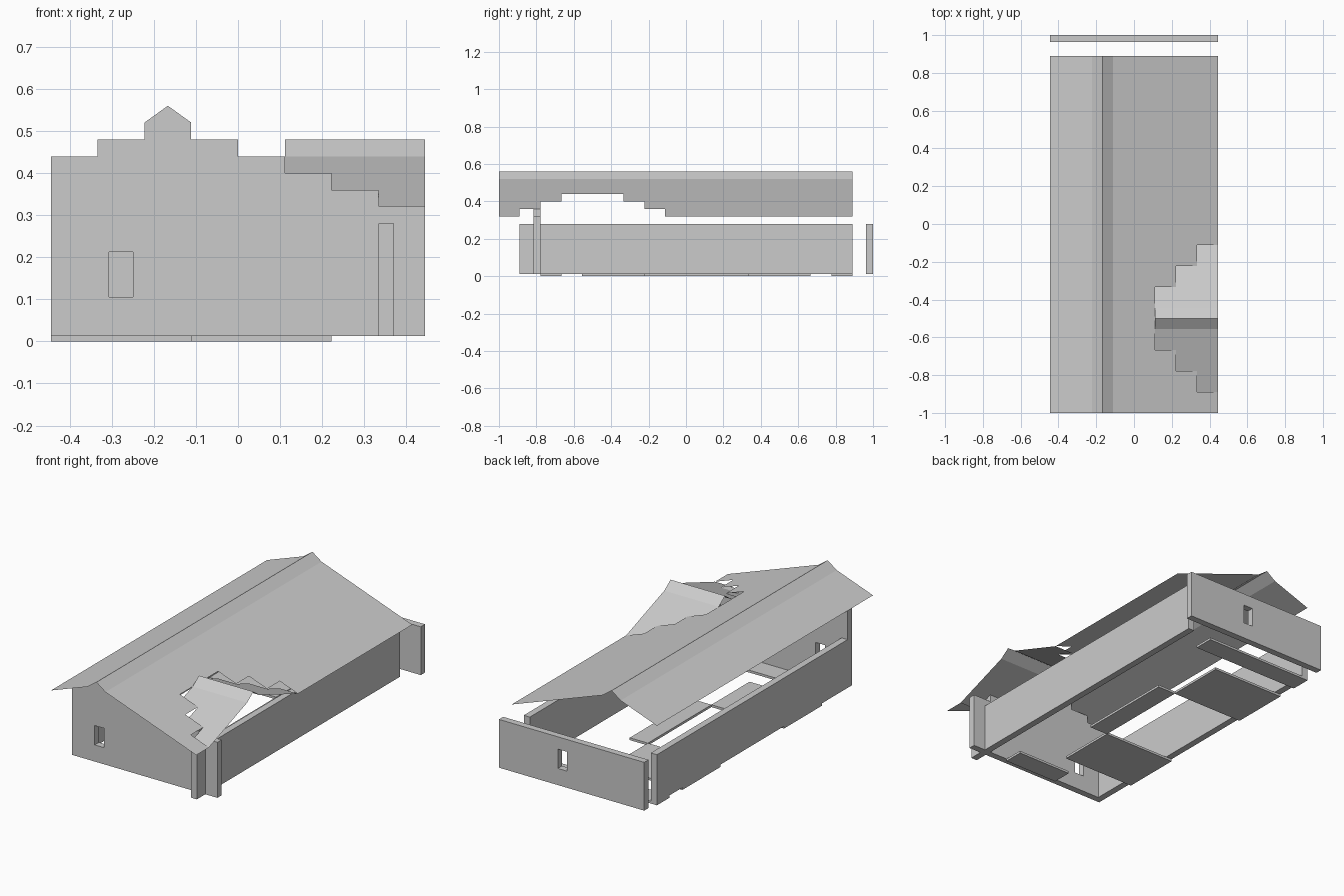
import bpy, bmesh

if "Cube" in bpy.data.objects:
    bpy.data.objects.remove(bpy.data.objects["Cube"])

U = 1 / 9            # grid cell
T = U / 3            # wall thickness
Z0, Z1 = 0.013, 0.28  # wall bottom and top


def finish(name, bm):
    me = bpy.data.meshes.new(name)
    bm.to_mesh(me)
    bm.free()
    ob = bpy.data.objects.new(name, me)
    bpy.context.collection.objects.link(ob)
    return ob


def prism(name, profile, y0, y1):
    """Extrude an (x, z) profile along y."""
    bm = bmesh.new()
    face = bm.faces.new([bm.verts.new((x, y0, z)) for x, z in profile])
    ext = bmesh.ops.extrude_face_region(bm, geom=[face])
    verts = [g for g in ext["geom"] if isinstance(g, bmesh.types.BMVert)]
    bmesh.ops.translate(bm, verts=verts, vec=(0, y1 - y0, 0))
    bmesh.ops.recalc_face_normals(bm, faces=bm.faces)
    return finish(name, bm)


def box(name, x0, x1, y0, y1, z0, z1):
    return prism(name, [(x0, z0), (x1, z0), (x1, z1), (x0, z1)], y0, y1)


def cut_window(wall, xc, yc):
    cutter = box("window_cutter", xc - 0.0285, xc + 0.0285, yc - 0.1, yc + 0.1, 0.105, 0.212)
    cutter.hide_render = True
    mod = wall.modifiers.new("window", "BOOLEAN")
    mod.object, mod.operation, mod.solver = cutter, "DIFFERENCE", "EXACT"
    bpy.context.view_layer.objects.active = wall
    bpy.ops.object.modifier_apply(modifier=mod.name)
    bpy.data.objects.remove(cutter)


def sheet(name, quads):
    """Thin surface from quads, each four corners."""
    bm = bmesh.new()
    for q in quads:
        bm.faces.new([bm.verts.new(p) for p in q])
    bmesh.ops.remove_doubles(bm, verts=bm.verts, dist=1e-5)
    return finish(name, bm)


# Floor panels, in grid cells: x0, x1, y0, y1
panels = {
    "back_floor": (-4, 2, 7, 8),
    "rear_room_floor": (-4, 0, 3, 6),
    "passage_floor": (0, 1, -2, 3),
    "front_room_floor": (-4, 0, -5, -2),
    "porch_floor": (-1, 2, -7, -6),
}
for name, p in panels.items():
    box(name, *[v * U for v in p], 0, Z0)

# Long side walls and the back wall
box("left_wall", -4 * U, -4 * U + T, -7 * U, 8 * U, Z0, Z1)
box("right_wall", 3 * U, 3 * U + T, -8 * U, 8 * U, Z0, Z1)
back = box("back_wall", -4 * U, 4 * U, 1 - T, 1, Z0, Z1)
cut_window(back, 0.5 * U, 1)

# Front gable wall with a stepped top and pointed centre
outline = [(-4 * U, Z0), (4 * U, Z0)]
for k in (3, 2, 1, 0, -1):
    z = 0.44 - 0.04 * k
    outline += [((k + 1) * U, z), (k * U, z)]
outline += [(-U, 0.52), (-1.5 * U, 0.56), (-2 * U, 0.52)]
outline += [(-2 * U, 0.48), (-3 * U, 0.48), (-3 * U, 0.44), (-4 * U, 0.44)]
outline = [p for i, p in enumerate(outline) if i == 0 or p != outline[i - 1]]
front = prism("front_gable_wall", outline, -7 * U - T, -7 * U)
cut_window(front, -2.5 * U, -7 * U)

# Main roof: sloping cells with a steep ridge, open below the dormer
section = [(-4, 0.44), (-3, 0.48), (-2, 0.52), (-1.5, 0.56), (-1, 0.52),
           (0, 0.48), (1, 0.44), (2, 0.40), (3, 0.36), (4, 0.32)]
quads = []
for (xa, za), (xb, zb) in zip(section, section[1:]):
    for j in range(-9, 8):
        if xa >= 1 and -(5 + xa) <= j < -(4 - xa):
            continue
        quads.append([(xa * U, j * U, za), (xb * U, j * U, zb),
                      (xb * U, (j + 1) * U, zb), (xa * U, (j + 1) * U, za)])
sheet("main_roof", quads)

# Dormer roof: stepped into the main slope, some tiles facing inward
rows = [(-8, 0.32), (-7, 0.36), (-6, 0.40), (-5, 0.44), (-4.5, 0.48),
        (-4, 0.44), (-3, 0.40), (-2, 0.36), (-1, 0.32)]
outer, inner = [], []
for (ya, za), (yb, zb) in zip(rows, rows[1:]):
    cap = max(za, zb) > 0.46
    start = 1 if cap else (-5 - ya if yb <= -5 else 5 + ya)
    if cap is False and yb <= -5:
        start = -ya - 5
    for k in range(int(start), 4):
        q = [(k * U, ya * U, za), ((k + 1) * U, ya * U, za),
             ((k + 1) * U, yb * U, zb), (k * U, yb * U, zb)]
        valley = yb <= -5 and k == int(start)
        if cap or valley:
            outer.append(q)
        else:
            inner.append(q[::-1])
sheet("dormer_outer_tiles", outer)
sheet("dormer_inner_tiles", inner)
